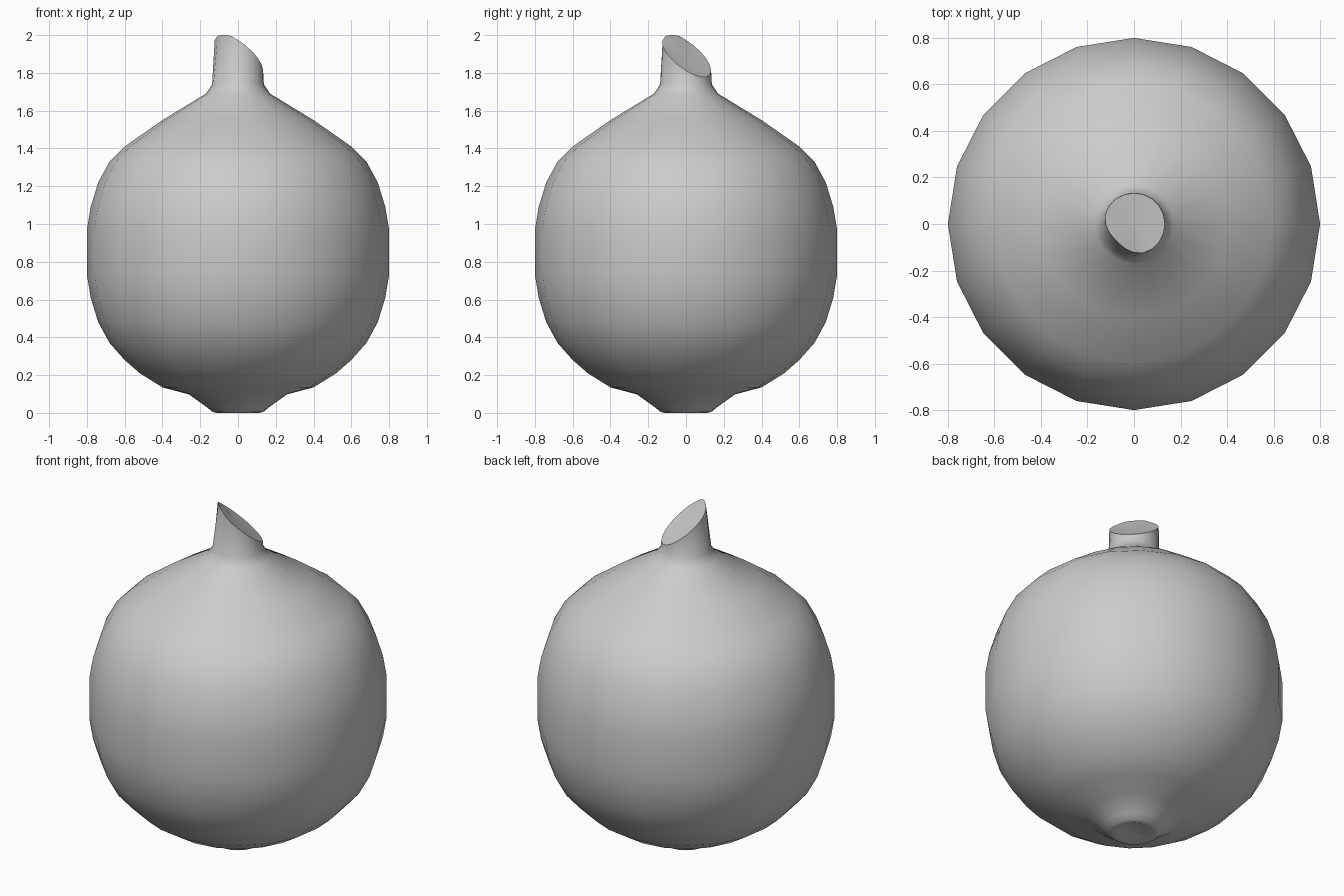
import bpy, bmesh, math

if "Cube" in bpy.data.objects:
    bpy.data.objects.remove(bpy.data.objects["Cube"])

SIDES = 20
# radius, height from the underside nub up to the neck
PROFILE = [(0.07, 0.02), (0.11, 0.005), (0.135, 0.01), (0.165, 0.03), (0.26, 0.098),
           (0.40, 0.135), (0.52, 0.21), (0.60, 0.28), (0.68, 0.37), (0.74, 0.48),
           (0.78, 0.61), (0.80, 0.73), (0.80, 0.85), (0.80, 0.97), (0.78, 1.09),
           (0.74, 1.22), (0.68, 1.33), (0.60, 1.41), (0.40, 1.55), (0.17, 1.69),
           (0.137, 1.74)]

bm = bmesh.new()


def ring(fn):
    return [bm.verts.new(fn(2 * math.pi * i / SIDES)) for i in range(SIDES)]


def bridge(a, b):
    for i in range(SIDES):
        j = (i + 1) % SIDES
        bm.faces.new((a[i], a[j], b[j], b[i]))


def rim(a):
    # slanted cut: high at (-x, -y), low at (+x, +y), leaning in at the tip
    s = math.cos(a - math.pi / 4)
    r = 0.133 - 0.028 * max(0, -s) ** 3
    z = min(2.0, 1.893 - 0.115 * s)
    return (r * math.cos(a), r * math.sin(a), z)


# round body
rings = [ring(lambda a, r=r, z=z: (r * math.cos(a), r * math.sin(a), z)) for r, z in PROFILE]
# cut stem
rings.append(ring(rim))
for lower, upper in zip(rings, rings[1:]):
    bridge(lower, upper)

# caps: underside dimple and slanted stem face
for loop, z in ((rings[0], 0.02), (rings[-1], 1.885)):
    c = bm.verts.new((0, 0, z))
    for i in range(SIDES):
        bm.faces.new((c, loop[i], loop[(i + 1) % SIDES]))

# rest on the ground
low = min(v.co.z for v in bm.verts)
for v in bm.verts:
    if v.co.z < 0.02:
        v.co.z -= low
bmesh.ops.recalc_face_normals(bm, faces=bm.faces)

mesh = bpy.data.meshes.new("fruit_body")
bm.to_mesh(mesh)
bm.free()
body = bpy.data.objects.new("fruit_body", mesh)
bpy.context.collection.objects.link(body)
bpy.context.view_layer.objects.active = body
body.select_set(True)
bpy.ops.object.shade_smooth_by_angle(angle=math.radians(42))
